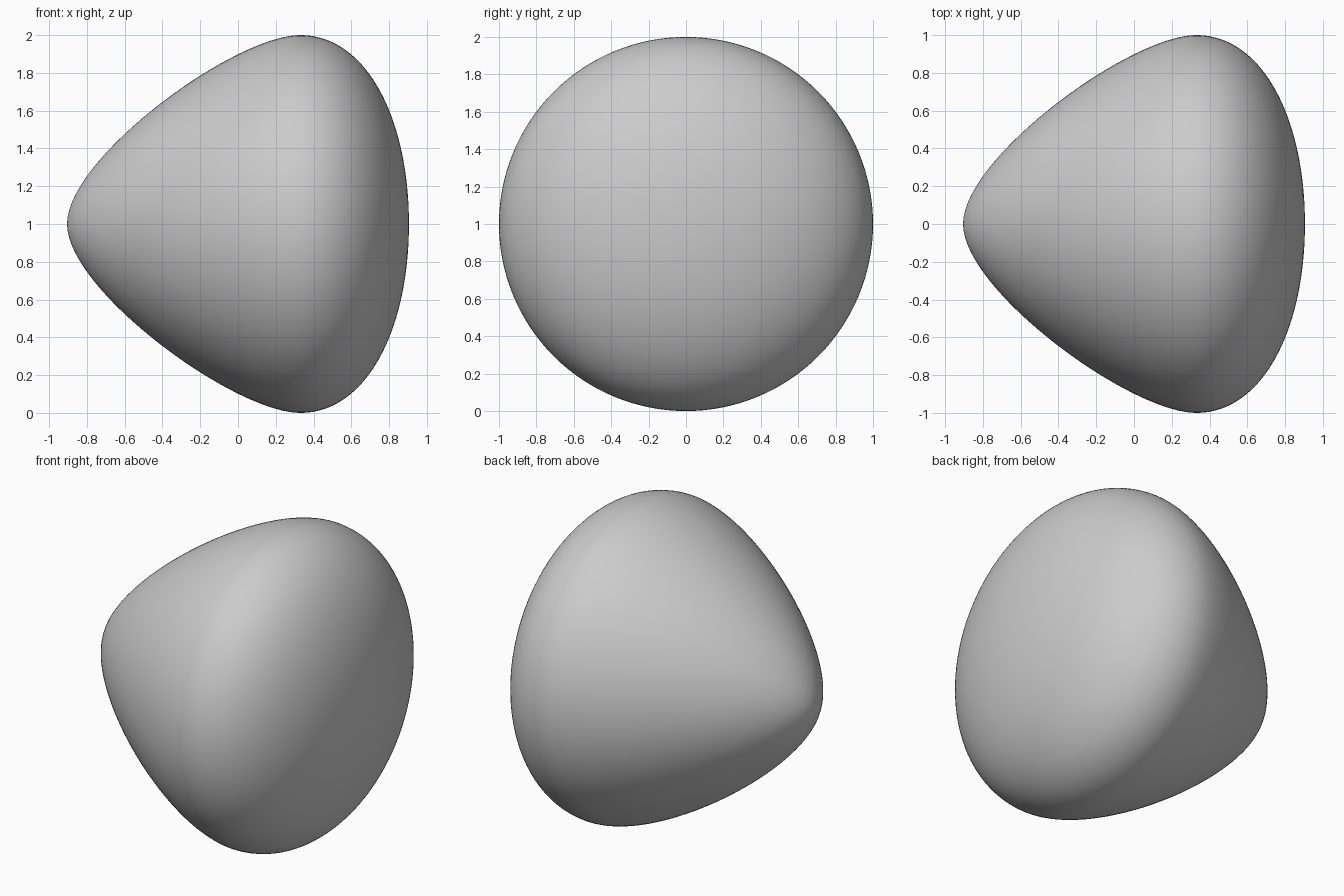
import bpy, bmesh, math
from mathutils import Vector
from mathutils.geometry import interpolate_bezier

if "Cube" in bpy.data.objects:
    bpy.data.objects.remove(bpy.data.objects["Cube"])

# Profile (x along the axis, radius in z): pointed nose, widest ring, shallow dome
SEGMENTS = [
    [(-0.905, 0), (-0.905, 0.35), (-0.02, 1), (0.33, 1)],
    [(0.33, 1), (0.68, 1), (0.905, 0.56), (0.905, 0)],
]
profile = []
for seg in SEGMENTS:
    pts = interpolate_bezier(*[Vector((x, 0, r)) for x, r in seg], 40)
    profile += pts[1:] if profile else pts

# Revolve around the x axis
bm = bmesh.new()
verts = [bm.verts.new(p) for p in profile]
edges = [bm.edges.new(pair) for pair in zip(verts, verts[1:])]
bmesh.ops.spin(bm, geom=verts + edges, cent=(0, 0, 0), axis=(1, 0, 0),
               angle=2 * math.pi, steps=128, use_duplicate=False)
bmesh.ops.remove_doubles(bm, verts=bm.verts, dist=1e-5)
bmesh.ops.recalc_face_normals(bm, faces=bm.faces)
for f in bm.faces:
    f.smooth = True

mesh = bpy.data.meshes.new("rounded_cone")
bm.to_mesh(mesh)
bm.free()
body = bpy.data.objects.new("rounded_cone", mesh)
body.location.z = 1
bpy.context.collection.objects.link(body)
